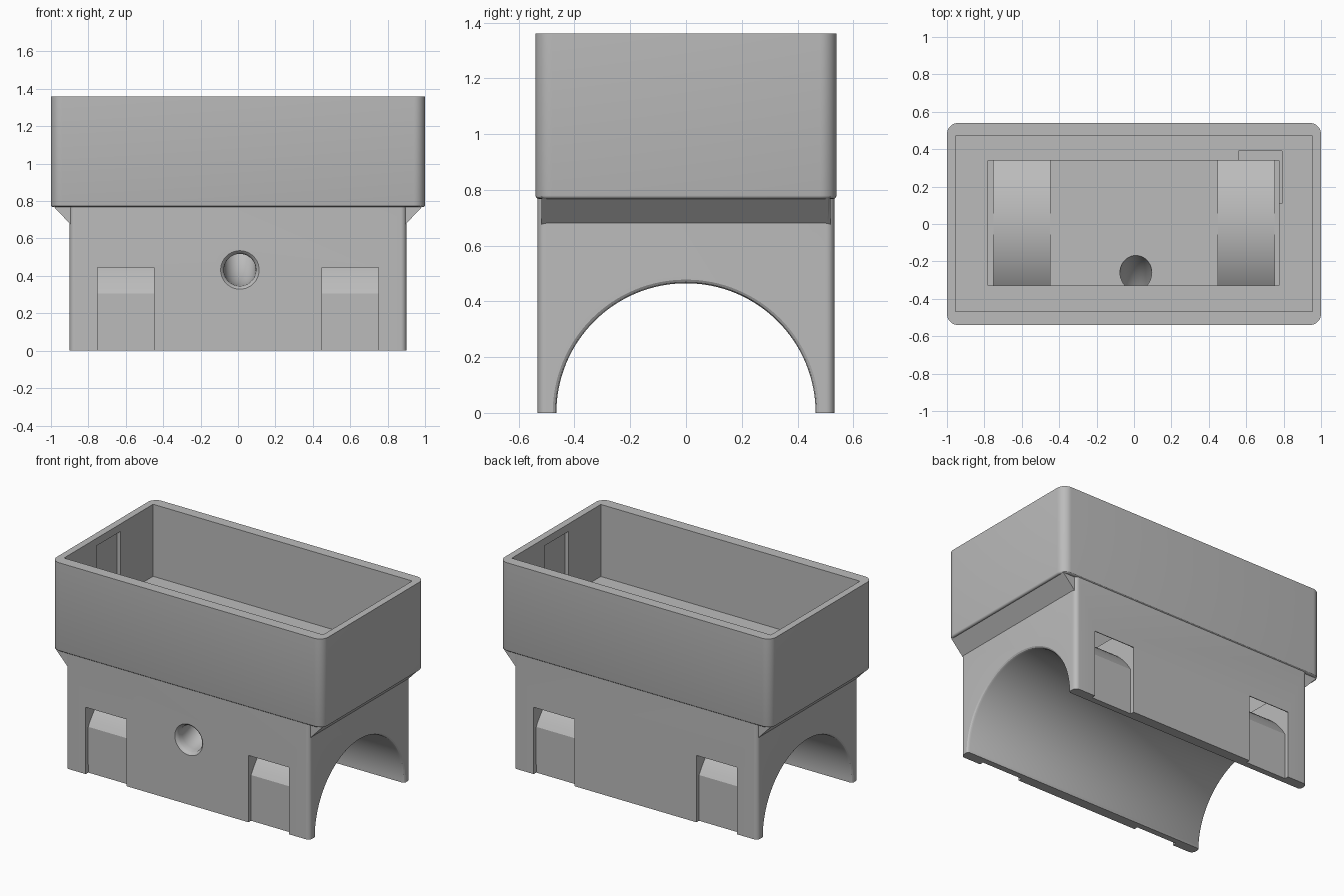
import bpy, bmesh
from math import sin, cos, pi, radians
from mathutils import Matrix, Vector

if "Cube" in bpy.data.objects:
    bpy.data.objects.remove(bpy.data.objects["Cube"], do_unlink=True)

grey = bpy.data.materials.new("light grey plastic")
grey.use_nodes = True
grey.diffuse_color = (0.5, 0.5, 0.5, 1)
grey.node_tree.nodes["Principled BSDF"].inputs["Base Color"].default_value = (0.5, 0.5, 0.5, 1)


def finish(name, bm):
    bmesh.ops.recalc_face_normals(bm, faces=bm.faces)
    mesh = bpy.data.meshes.new(name)
    bm.to_mesh(mesh)
    bm.free()
    mesh.materials.append(grey)
    ob = bpy.data.objects.new(name, mesh)
    bpy.context.collection.objects.link(ob)
    return ob


def block(name, x, y, z, corner=0, foot=0):
    """Box from (min, max) ranges, with rounded upright and lower edges."""
    bm = bmesh.new()
    bmesh.ops.create_cube(bm, size=1)
    for v in bm.verts:
        v.co = [r[0] if c < 0 else r[1] for c, r in zip(v.co, (x, y, z))]
    if corner:
        upright = [e for e in bm.edges if abs(e.verts[0].co.z - e.verts[1].co.z) > 0.01]
        bmesh.ops.bevel(bm, geom=upright, offset=corner, segments=8, profile=0.5, affect='EDGES')
    if foot:
        low = [e for e in bm.edges if all(v.co.z < z[0] + 0.001 for v in e.verts)]
        bmesh.ops.bevel(bm, geom=low, offset=foot, segments=3, profile=0.5, affect='EDGES')
    return finish(name, bm)


def prism(name, points, vector):
    """Extrude a closed outline along a vector."""
    bm = bmesh.new()
    face = bm.faces.new([bm.verts.new(p) for p in points])
    new = bmesh.ops.extrude_face_region(bm, geom=[face])["geom"]
    bmesh.ops.translate(bm, vec=vector, verts=[g for g in new if isinstance(g, bmesh.types.BMVert)])
    return finish(name, bm)


def tube(name, rings, sides):
    """Skin closed rings of (centre, axis u, axis v, radius)."""
    bm = bmesh.new()
    loops = []
    for c, u, v, r in rings:
        loops.append([bm.verts.new(Vector(c) + r * (cos(a) * Vector(u) + sin(a) * Vector(v)))
                      for a in (2 * pi * i / sides for i in range(sides))])
    for a, b in zip(loops, loops[1:]):
        for i in range(sides):
            j = (i + 1) % sides
            bm.faces.new((a[i], a[j], b[j], b[i]))
    bm.faces.new(loops[0])
    bm.faces.new(loops[-1])
    return finish(name, bm)


def combine(target, tool, operation):
    mod = target.modifiers.new(tool.name, 'BOOLEAN')
    mod.operation, mod.solver, mod.object = operation, 'EXACT', tool
    bpy.context.view_layer.objects.active = target
    bpy.ops.object.modifier_apply(modifier=mod.name)
    bpy.data.objects.remove(tool, do_unlink=True)


# Outer shell: saddle, box and sloped shoulders
housing = block("mounting_box", (-0.9, 0.9), (-0.532, 0.532), (0, 0.82), corner=0.03)
combine(housing, block("box", (-1, 1), (-0.54, 0.54), (0.768, 1.36), 0.06, 0.012), 'UNION')
half = [(0.895, 0.675), (0.985, 0.77), (0.985, 0.8)]
shoulder = half + [(-x, z) for x, z in reversed(half)]
combine(housing, prism("shoulders", [(x, -0.518, z) for x, z in shoulder], (0, 1.036, 0)), 'UNION')

# Pipe bore with eased ends
X, Y, Z = Vector((1, 0, 0)), Vector((0, 1, 0)), Vector((0, 0, 1))
bore = [(-1, 0.478), (-0.9, 0.478), (-0.895, 0.47), (-0.885, 0.465)]
bore += [(-x, r) for x, r in reversed(bore)]
cutters = [tube("bore", [((x, 0, 0), Y, Z, r) for x, r in bore], 128)]

# Tray, deep pocket, corner relief and shallow wall recesses
cutters += [
    block("tray", (-0.955, 0.955), (-0.467, 0.47), (0.88, 1.5)),
    block("pocket", (-0.78, 0.775), (-0.33, 0.34), (0.595, 1)),
    block("relief", (0.56, 0.79), (0.11, 0.39), (0.78, 1)),
]
for s in (-1, 1):
    cutters.append(block("recess", sorted((s * 0.9, s * 0.978)), (-0.125, 0.125), (0.885, 1.31)))

# Strap channels wrapping over the bore
def arc(radius, start, end, n=32):
    return [(radius * cos(a), radius * sin(a))
            for a in (radians(start + (end - start) * i / n) for i in range(n + 1))]

channel = [(0.505, -0.1), (0.6, -0.1), (0.6, 0.445)] + arc(0.69, 40.2, 139.8)
channel += [(-0.6, 0.445), (-0.6, -0.1), (-0.505, -0.1)] + arc(0.59, 148.9, 31.1)
for x in (-0.75, 0.45):
    cutters.append(prism("strap_channel", [(x, y, z) for y, z in channel], (0.3, 0, 0)))

# Cable passage: flared mouth, then an elbow up into the pocket
rings = [((0.01, y, 0.432), X, Z, r) for y, r in ((-0.6, 0.103), (-0.532, 0.103), (-0.525, 0.094), (-0.51, 0.086))]
for i in range(1, 17):
    a = pi / 2 * i / 16
    rings.append(((0.01, -0.51 + 0.275 * sin(a), 0.707 - 0.275 * cos(a)),
                  X, Vector((0, -sin(a), cos(a))), 0.085))
cutters.append(tube("cable_passage", rings, 40))

for c in cutters:
    combine(housing, c, 'DIFFERENCE')

# Smooth curves, crisp edges
bpy.ops.object.select_all(action='DESELECT')
housing.select_set(True)
bpy.context.view_layer.objects.active = housing
bpy.ops.object.shade_smooth_by_angle(angle=radians(30))
